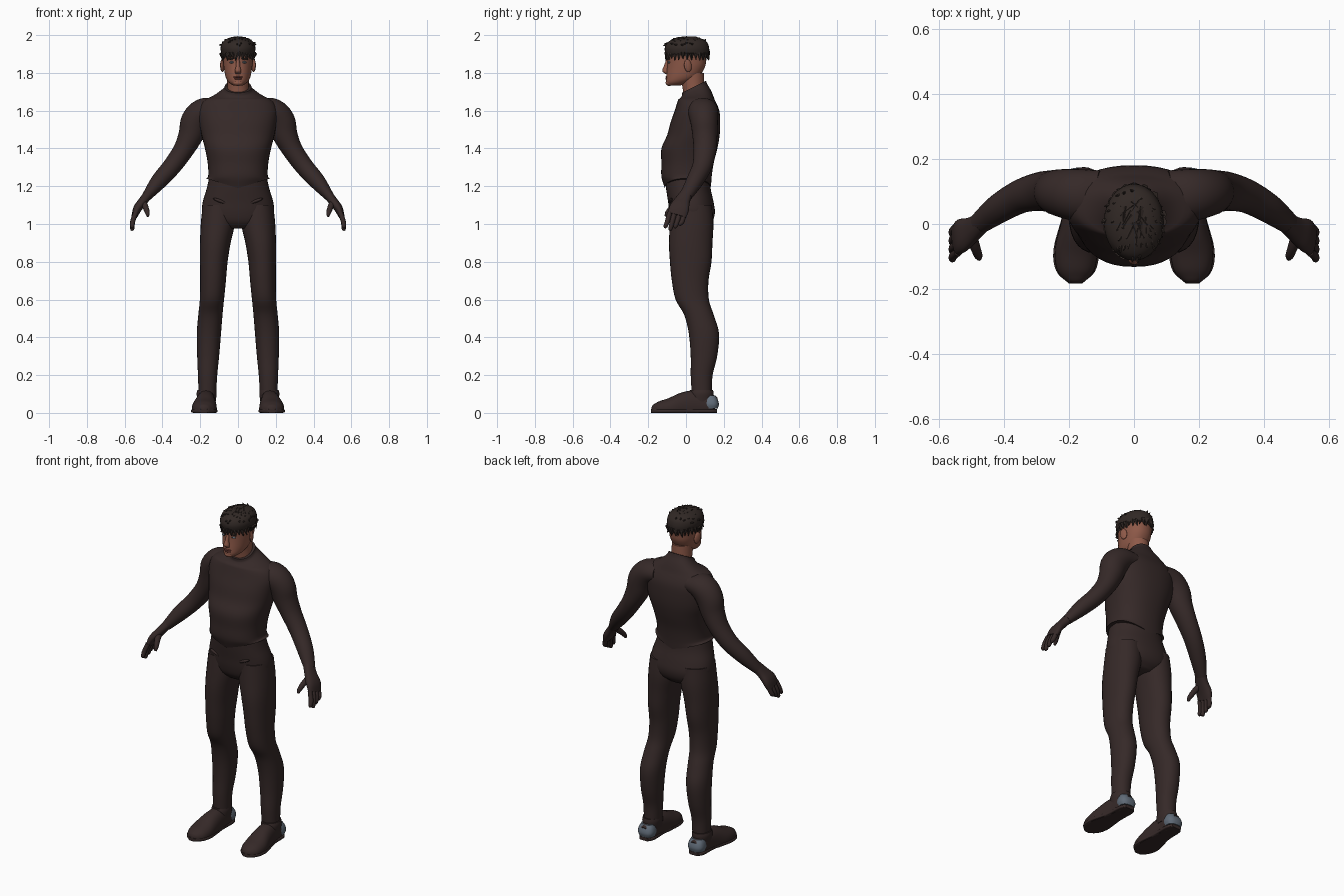
import bpy
import bmesh
import math
import random
from mathutils import Vector, Matrix

random.seed(4)
cube = bpy.data.objects.get("Cube")
if cube:
    bpy.data.objects.remove(cube, do_unlink=True)


def material(name, r, g, b):
    mat = bpy.data.materials.new(name)
    mat.use_nodes = True
    mat.diffuse_color = (r, g, b, 1)
    shader = next(n for n in mat.node_tree.nodes if n.type == 'BSDF_PRINCIPLED')
    shader.inputs["Base Color"].default_value = (r, g, b, 1)
    shader.inputs["Roughness"].default_value = .8
    return mat


cloth = material("dark brown cloth", .036, .022, .021)
hair_brown = material("dark hair", .03, .021, .018)
skin = material("brown skin", .27, .1, .065)
lip = material("lip", .17, .05, .04)
heel_grey = material("heel grey", .12, .15, .19)
eye_blue = material("eye blue", .16, .22, .27)


def finish(bm, name, mat, angle=50):
    bmesh.ops.recalc_face_normals(bm, faces=bm.faces)
    mesh = bpy.data.meshes.new(name)
    bm.to_mesh(mesh)
    bm.free()
    mesh.materials.append(mat)
    obj = bpy.data.objects.new(name, mesh)
    bpy.context.collection.objects.link(obj)
    bpy.ops.object.select_all(action='DESELECT')
    obj.select_set(True)
    bpy.context.view_layer.objects.active = obj
    bpy.ops.object.shade_smooth_by_angle(angle=math.radians(angle))
    return obj


def spline(rows, steps):
    """Smooth curve through rows of centre and radii."""
    pts = [Vector(r) for r in rows]
    pts = [pts[0] * 2 - pts[1]] + pts + [pts[-1] * 2 - pts[-2]]
    out = []
    for a, b, c, d in zip(pts, pts[1:], pts[2:], pts[3:]):
        for k in range(steps):
            t = k / steps
            out.append(b + (c - a) * t / 2 + (a * 2 - b * 5 + c * 4 - d) * t * t / 2
                       + (b * 3 - a - c * 3 + d) * t ** 3 / 2)
    return out + [pts[-2]]


def loft(name, rows, mat, side=1, tilt=None, power=2, sides=28, steps=4, warp=None):
    """Skin of oval rings (x, y, z, radius, radius), level or square to the path."""
    rings = spline(rows, steps)
    centres = [Vector(r[:3]) for r in rings]
    bm = bmesh.new()
    loops = []
    for i, row in enumerate(rings):
        u, v = Vector((0, 1, 0)), Vector((1, 0, 0))
        if tilt:
            t = (centres[min(i + 1, len(rings) - 1)] - centres[max(i - 1, 0)]).normalized()
            u = Vector(tilt)
            u = (u - t * u.dot(t)).normalized()
            v = t.cross(u)
        loop = []
        for k in range(sides):
            a = math.tau * k / sides
            c, s = math.cos(a), math.sin(a)
            p = centres[i] + v * row[3] * math.copysign(abs(c) ** (2 / power), c)
            p += u * row[4] * math.copysign(abs(s) ** (2 / power), s)
            if warp:
                p = warp(p)
            p.x *= side
            loop.append(bm.verts.new(p))
        loops.append(loop)
    for a, b in zip(loops, loops[1:]):
        for k in range(sides):
            n = (k + 1) % sides
            bm.faces.new((a[k], a[n], b[n], b[k]))
    bm.faces.new(loops[0])
    bm.faces.new(loops[-1])
    return finish(bm, name, mat)


def blob(name, centre, size, mat, turn=(0, 0, 0)):
    bm = bmesh.new()
    bmesh.ops.create_uvsphere(bm, u_segments=16, v_segments=10, radius=1)
    obj = finish(bm, name, mat)
    obj.location, obj.scale, obj.rotation_euler = centre, size, turn
    return obj


# Shirt: collar rises to the back, hem dips at the front
def shape_shirt(p):
    if p.z > 1.66:
        p.z += (p.y - .06) * .5 * min(1, (p.z - 1.66) / .06)
    elif p.z < 1.25:
        p.z += abs(p.x) * .3 * (1.25 - p.z) / .06
    return p


loft("shirt", [
    (0, .01, 1.19, .172, .122), (0, .003, 1.25, .158, .133), (0, .008, 1.32, .16, .138),
    (0, .018, 1.4, .175, .148), (0, .039, 1.47, .193, .139), (0, .05, 1.54, .205, .131),
    (0, .058, 1.6, .21, .118), (0, .056, 1.65, .185, .1), (0, .052, 1.685, .12, .083),
    (0, .045, 1.715, .08, .068), (0, .042, 1.735, .07, .064)],
    cloth, power=2.3, sides=40, warp=shape_shirt)

# Trouser seat
loft("trouser_seat", [
    (0, .005, 1.27, .148, .12), (0, .012, 1.19, .165, .118), (0, .025, 1.12, .186, .12),
    (0, .033, 1.06, .19, .12), (0, .033, 1.01, .165, .105), (0, .03, .975, .08, .07)],
    cloth, power=2.2, sides=36)

# Neck and head
loft("neck", [(0, .05, 1.65, .06, .06), (0, .04, 1.72, .057, .058), (0, .03, 1.8, .058, .065)], skin)


def shape_head(p):
    # narrower toward the face
    p.x *= 1 - max(0, -p.y - .03) * 1.6
    return p


loft("head", [
    (0, -.065, 1.732, .025, .03), (0, -.045, 1.75, .05, .06), (0, -.018, 1.78, .066, .086),
    (0, .0, 1.83, .075, .1), (0, .004, 1.87, .079, .103), (0, .005, 1.91, .082, .108),
    (0, .005, 1.95, .07, .095), (0, .005, 1.975, .045, .06)],
    skin, power=2.25, sides=36, warp=shape_head)
loft("nose", [(0, -.095, 1.868, .009, .01), (0, -.105, 1.835, .011, .013),
              (0, -.109, 1.81, .017, .017), (0, -.1, 1.795, .013, .01)], skin, sides=14)
blob("upper_lip", (0, -.1, 1.778), (.024, .01, .005), lip)
blob("lower_lip", (0, -.099, 1.769), (.021, .01, .006), lip)
blob("chin", (0, -.088, 1.747), (.028, .02, .016), skin)

for side, label in ((1, "left_"), (-1, "right_")):
    blob(label + "eye", (side * .032, -.089, 1.856), (.013, .008, .006), eye_blue)
    blob(label + "pupil", (side * .032, -.0955, 1.856), (.004, .003, .004), hair_brown)
    blob(label + "eyebrow", (side * .033, -.092, 1.875), (.021, .009, .004), hair_brown, (0, side * .12, 0))
    blob(label + "ear", (side * .083, .01, 1.838), (.01, .021, .034), skin, (.15, 0, side * .35))

# Hair: cap, ragged fringe and top tufts
loft("hair_cap", [
    (0, .008, 1.893, .084, .112), (0, .006, 1.91, .09, .117), (0, .005, 1.935, .092, .117),
    (0, .007, 1.962, .082, .104), (0, .01, 1.982, .056, .07), (0, .012, 1.99, .02, .025)],
    hair_brown, sides=32)
bm = bmesh.new()


def tuft(base, direction, length, width):
    turn = Vector(direction).to_track_quat('Z', 'Y').to_matrix().to_4x4()
    bmesh.ops.create_cone(bm, segments=6, radius1=width, radius2=.002, depth=length, cap_ends=True,
                          matrix=Matrix.Translation(base) @ turn)


for k in range(30):
    a = math.tau * k / 30
    c, s = math.cos(a), math.sin(a)
    tuft((c * .084, s * .111 + .007, 1.888 + random.uniform(-.004, .006)),
         (c * .15 + random.uniform(-.5, .5), s * .15, -1), random.uniform(.035, .05), .014)
for k in range(60):
    a, f = random.uniform(0, math.tau), random.uniform(.2, .95)
    c, s = math.cos(a) * f, math.sin(a) * f
    tuft((c * .086, s * .11 + .007, 1.922 + .064 * math.sqrt(1 - f * f)),
         (c + random.uniform(-.4, .4), s - .8, .15), .05, .014)
finish(bm, "hair_tufts", hair_brown, 35)


# Shoes rest flat on the ground
def on_ground(p):
    p.z = max(p.z, 0)
    return p


across, up = (0, 1, 0), (0, 0, 1)
finger_names = ("index_finger", "middle_finger", "ring_finger", "little_finger")
for side, label in ((1, "left_"), (-1, "right_")):
    # Sleeve with shoulder, elbow and wrist
    loft(label + "sleeve", [
        (.11, .085, 1.61, .055, .08), (.18, .09, 1.595, .072, .08), (.225, .096, 1.545, .077, .073),
        (.25, .1, 1.47, .066, .066), (.29, .1, 1.39, .054, .06), (.35, .085, 1.305, .049, .052),
        (.42, .045, 1.225, .043, .045), (.48, .0, 1.15, .027, .034)],
        cloth, side, across)
    # Hand
    loft(label + "palm", [
        (.47, .005, 1.165, .026, .032), (.5, -.018, 1.125, .024, .04),
        (.53, -.035, 1.085, .023, .052), (.547, -.048, 1.045, .016, .05)],
        cloth, side, across, power=2.4)
    for k, finger in enumerate(finger_names):
        y = -.086 + k * .026
        tip = .965 + .013 * abs(k - 1)
        loft(label + finger, [
            (.542, y, 1.06, .013, .013), (.557, y - .012, 1.015, .013, .013),
            (.56, y - .022, tip + .01, .011, .011), (.559, y - .024, tip, .005, .005)],
            cloth, side, across, sides=12)
    loft(label + "thumb", [
        (.505, -.03, 1.12, .018, .02), (.49, -.07, 1.09, .016, .016),
        (.48, -.097, 1.06, .013, .013), (.477, -.108, 1.04, .006, .006)],
        cloth, side, (1, 0, 0), sides=12)
    # Trouser leg and pocket flap
    loft(label + "trouser_leg", [
        (.1, .03, 1.1, .087, .108), (.107, .03, 1, .09, .115), (.12, .025, .9, .081, .115),
        (.128, .025, .8, .073, .11), (.132, .022, .7, .068, .097), (.138, .033, .6, .064, .088),
        (.146, .068, .52, .064, .078), (.154, .095, .42, .064, .08), (.158, .095, .3, .058, .07),
        (.161, .083, .2, .051, .058), (.162, .083, .11, .047, .053)],
        cloth, side, power=2.15)
    blob(label + "pocket_flap", (side * .09, -.078, 1.12), (.045, .012, .009), cloth, (0, side * -.35, 0))
    # Shoe, ankle cuff, sole and heel guard
    loft(label + "shoe", [
        (.167, .158, .04, .03, .04), (.167, .13, .045, .044, .055), (.168, .06, .045, .048, .075),
        (.172, -.01, .035, .056, .074), (.178, -.08, .022, .066, .058), (.18, -.14, .015, .058, .046),
        (.18, -.172, .015, .034, .03), (.18, -.183, .015, .012, .014)],
        cloth, side, up, power=2.3, warp=on_ground)
    loft(label + "ankle_cuff", [(.166, .08, .06, .048, .062), (.166, .082, .1, .053, .064),
                                (.165, .083, .122, .05, .06)], cloth, side)
    loft(label + "sole", [
        (.167, .165, .01, .03, .01), (.167, .13, .01, .048, .01), (.17, .03, .01, .05, .01),
        (.178, -.08, .01, .07, .01), (.18, -.145, .01, .06, .01), (.18, -.184, .01, .02, .01)],
        cloth, side, up, power=5)
    loft(label + "heel_guard", [(.167, .132, .022, .043, .036), (.167, .132, .045, .05, .042),
                                (.167, .13, .07, .046, .038), (.167, .125, .092, .036, .03)],
         heel_grey, side, power=2.6)
